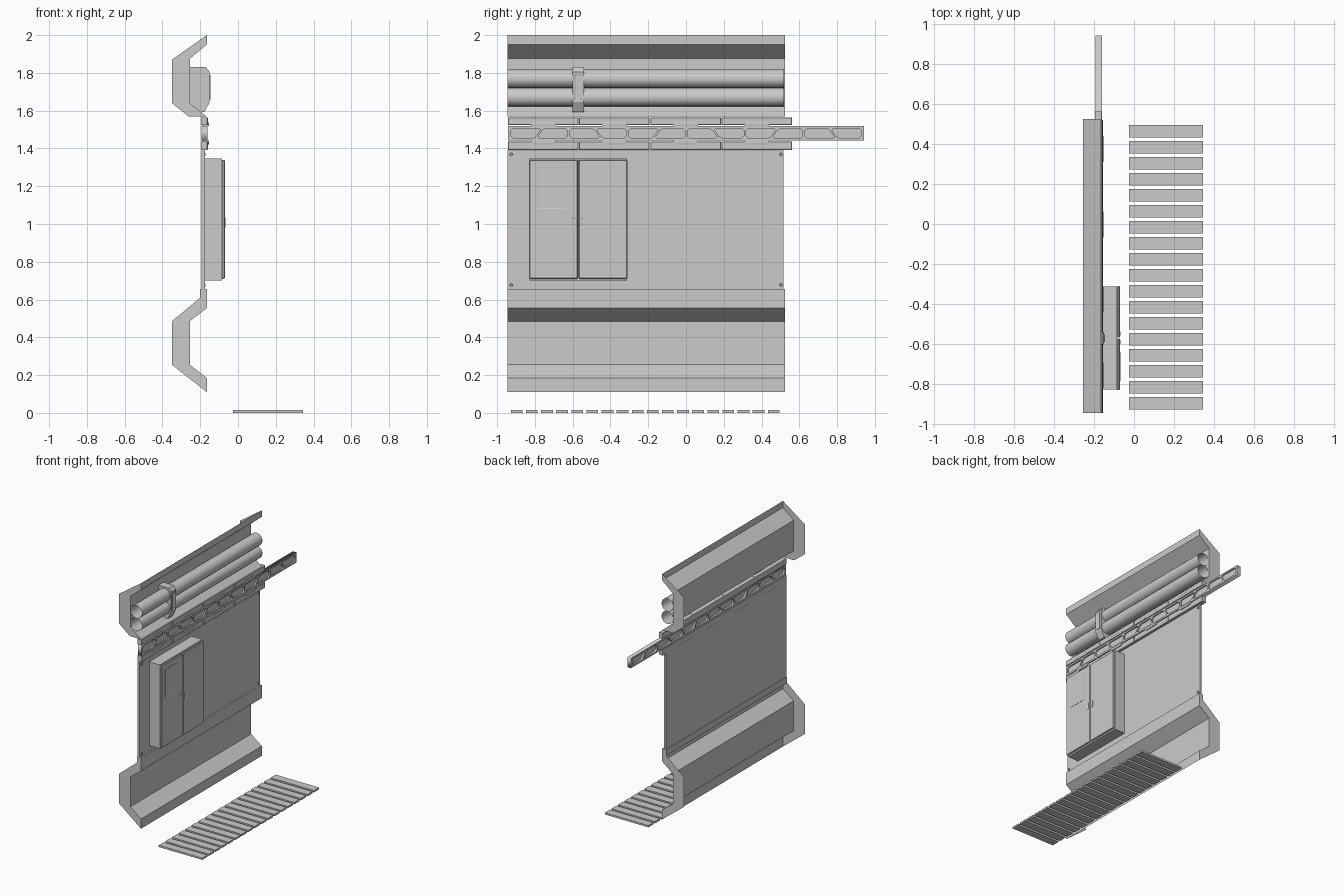
import bpy, bmesh, math

if "Cube" in bpy.data.objects:
    bpy.data.objects.remove(bpy.data.objects["Cube"])

Y0, Y1 = -0.945, 0.525


def finish(name, bm, normals=True):
    if normals:
        bmesh.ops.recalc_face_normals(bm, faces=bm.faces)
    me = bpy.data.meshes.new(name)
    bm.to_mesh(me)
    bm.free()
    ob = bpy.data.objects.new(name, me)
    bpy.context.collection.objects.link(ob)
    return ob


def smooth(ob, deg=35):
    bpy.ops.object.select_all(action='DESELECT')
    ob.select_set(True)
    bpy.context.view_layer.objects.active = ob
    bpy.ops.object.shade_smooth_by_angle(angle=math.radians(deg))


def prism(name, pts, a, b, axis, inset=0, depth=0):
    """Extrude a profile along x (points are y,z) or y (points are x,z)."""
    bm = bmesh.new()
    place = (lambda p, t: (t, *p)) if axis == 'x' else (lambda p, t: (p[0], t, p[1]))
    lo = [bm.verts.new(place(p, a)) for p in pts]
    hi = [bm.verts.new(place(p, b)) for p in pts]
    bm.faces.new(lo)
    top = bm.faces.new(hi)
    n = len(pts)
    for i in range(n):
        j = (i + 1) % n
        bm.faces.new((lo[i], lo[j], hi[j], hi[i]))
    bmesh.ops.recalc_face_normals(bm, faces=bm.faces)
    if inset:
        bmesh.ops.inset_region(bm, faces=[top], thickness=inset, depth=depth)
    return finish(name, bm)


def box(name, x0, x1, y0, y1, z0, z1, **kw):
    return prism(name, [(y0, z0), (y1, z0), (y1, z1), (y0, z1)], x0, x1, 'x', **kw)


def shell(name, pts):
    """Open sheet swept along the wall."""
    bm = bmesh.new()
    rows = [[bm.verts.new((x, y, z)) for x, z in pts] for y in (Y0, Y1)]
    for i in range(len(pts) - 1):
        bm.faces.new((rows[0][i], rows[0][i + 1], rows[1][i + 1], rows[1][i]))
    # front of the sheet looks towards +x
    bm.normal_update()
    if sum(f.normal.x for f in bm.faces) < 0:
        bmesh.ops.reverse_faces(bm, faces=bm.faces)
    return finish(name, bm, False)


def end_caps(name, pts):
    for label, y in (("near", Y0), ("far", Y1)):
        bm = bmesh.new()
        f = bm.faces.new([bm.verts.new((x, y, z)) for x, z in pts])
        f.normal_update()
        if f.normal.y * y < 0:
            f.normal_flip()
        finish(f"{name}_{label}", bm, False)


# Upper and lower wall channels: inner sheet plus flat end plates
upper = [(-.165, 2), (-.165, 1.95), (-.255, 1.875), (-.255, 1.64), (-.165, 1.568)]
lower = [(-.2, .61), (-.2, .655), (-.165, .655), (-.165, .555), (-.255, .485),
         (-.255, .255), (-.165, .185), (-.165, .11)]
shell("upper_channel", upper)
shell("lower_channel", lower)
end_caps("upper_end_plate", upper + [(-.26, 1.568), (-.35, 1.64), (-.35, 1.87)])
end_caps("lower_end_plate", lower[1:] + [(-.35, .255), (-.35, .485), (-.2, .61)])

# Flat wall panel with corner bolts
box("wall_panel", -.193, -.176, Y0, .517, .655, 1.39)
for y in (-.925, .502):
    for z in (.677, 1.368):
        hexagon = [(y + .009 * math.cos(i * math.pi / 3), z + .009 * math.sin(i * math.pi / 3))
                   for i in range(6)]
        prism("panel_bolt", hexagon, -.176, -.171, 'x', inset=.003, depth=-.002)

# Two open pipes in the upper channel
for label, z in (("upper", 1.77), ("lower", 1.672)):
    bm = bmesh.new()
    n, r = 20, .049
    rings = [[bm.verts.new((-.205 + r * math.cos(2 * math.pi * i / n), y,
                            z + r * math.sin(2 * math.pi * i / n))) for i in range(n)]
             for y in (Y0, .52)]
    for i in range(n):
        j = (i + 1) % n
        bm.faces.new((rings[0][j], rings[0][i], rings[1][i], rings[1][j]))
    smooth(finish(f"{label}_pipe", bm))

# Pipe clamp with raised slotted frame
prism("pipe_clamp", [(-.255, 1.83), (-.17, 1.83), (-.15, 1.805), (-.15, 1.645),
                     (-.178, 1.592), (-.2, 1.592), (-.255, 1.64)], -.602, -.54, 'y')
box("clamp_slot", -.15, -.146, -.59, -.553, 1.66, 1.79, inset=.007, depth=-.003)

# Segmented bracket strips above and below the rail
for k in range(4):
    c = -.756 + .377 * k
    a, b = c - .187, c + .187
    for label, s, edge, out in (("top", 1, 1.523, 1.565), ("bottom", -1, 1.437, 1.392)):
        step = edge + s * .015
        prism(f"{label}_strip", [(a, edge), (b, edge), (b, out), (a, out)],
              -.195, -.163, 'x', inset=.004, depth=.003)
        prism(f"{label}_strip_tab",
              [(c - .065, edge - s * .005), (c + .065, edge - s * .005), (c + .065, edge + s * .005),
               (c + .052, step), (c - .052, step), (c - .065, edge + s * .005)],
              -.19, -.154, 'x', inset=.004, depth=.001)

# Long sliding rail: pocketed truss frame around a thin web
RY0, RY1, RZ0, RZ1 = -.943, .943, 1.441, 1.518
curve = bpy.data.curves.new("rail_outline", 'CURVE')
curve.dimensions, curve.fill_mode, curve.extrude = '2D', 'BOTH', .016


def add_loop(pts):
    sp = curve.splines.new('POLY')
    sp.points.add(len(pts) - 1)
    for p, (u, v) in zip(sp.points, pts):
        p.co = (u, v, 0, 1)
    sp.use_cyclic_u = True


def chamfer(pts, d):
    out = []
    for i, p in enumerate(pts):
        for q in (pts[i - 1], pts[(i + 1) % len(pts)]):
            t = d / math.dist(p, q)
            out.append((p[0] + (q[0] - p[0]) * t, p[1] + (q[1] - p[1]) * t))
    return out


add_loop([(RY0, RZ0), (RY1, RZ0), (RY1, RZ1), (RY0, RZ1)])
pitch, lean = .1555, (0, .018, 0, -.018)
for k in range(12):
    u0, u1 = -.932 + pitch * k + .006, -.932 + pitch * (k + 1) - .006
    l, r = lean[k % 4], lean[(k + 1) % 4]
    if k == 11:
        r = 0
    add_loop(chamfer([(u0 - l, 1.454), (u1 - r, 1.454), (u1 + r, 1.506), (u0 + l, 1.506)], .012))
src = bpy.data.objects.new("rail_outline", curve)
bpy.context.collection.objects.link(src)
dg = bpy.context.evaluated_depsgraph_get()
me = bpy.data.meshes.new_from_object(src.evaluated_get(dg))
for v in me.vertices:
    u, w, t = v.co
    v.co = (-.177 + t, u, w)
bpy.data.objects.remove(src)
bm = bmesh.new()
bm.from_mesh(me)
bmesh.ops.remove_doubles(bm, verts=bm.verts, dist=1e-5)
finish("rail_frame", bm)
box("rail_web", -.179, -.171, RY0 + .003, RY1 - .003, RZ0 + .003, RZ1 - .003)

# Two-door cabinet with chamfered edges
box("cabinet_body", -.176, -.085, -.828, -.312, .702, 1.348)
for label, a, b in (("left", -.83, -.572), ("right", -.568, -.31)):
    door = box(f"{label}_door", -.085, -.07, a, b, .71, 1.34)
    bev = door.modifiers.new("chamfer", 'BEVEL')
    bev.width, bev.segments = .004, 1
box("door_notice", -.07, -.068, -.785, -.64, 1.08, 1.30, inset=.005, depth=-.001)
for y in (-.591, -.547):
    prism("door_handle", chamfer([(y - .01, .982), (y + .01, .982), (y + .01, 1.034),
                                  (y - .01, 1.034)], .004), -.07, -.067, 'x', inset=.004, depth=-.002)

# Floor slats
for k in range(18):
    y = -.896 + .08 * k
    box("floor_slat", -.026, .345, y - .031, y + .031, 0, .014)
